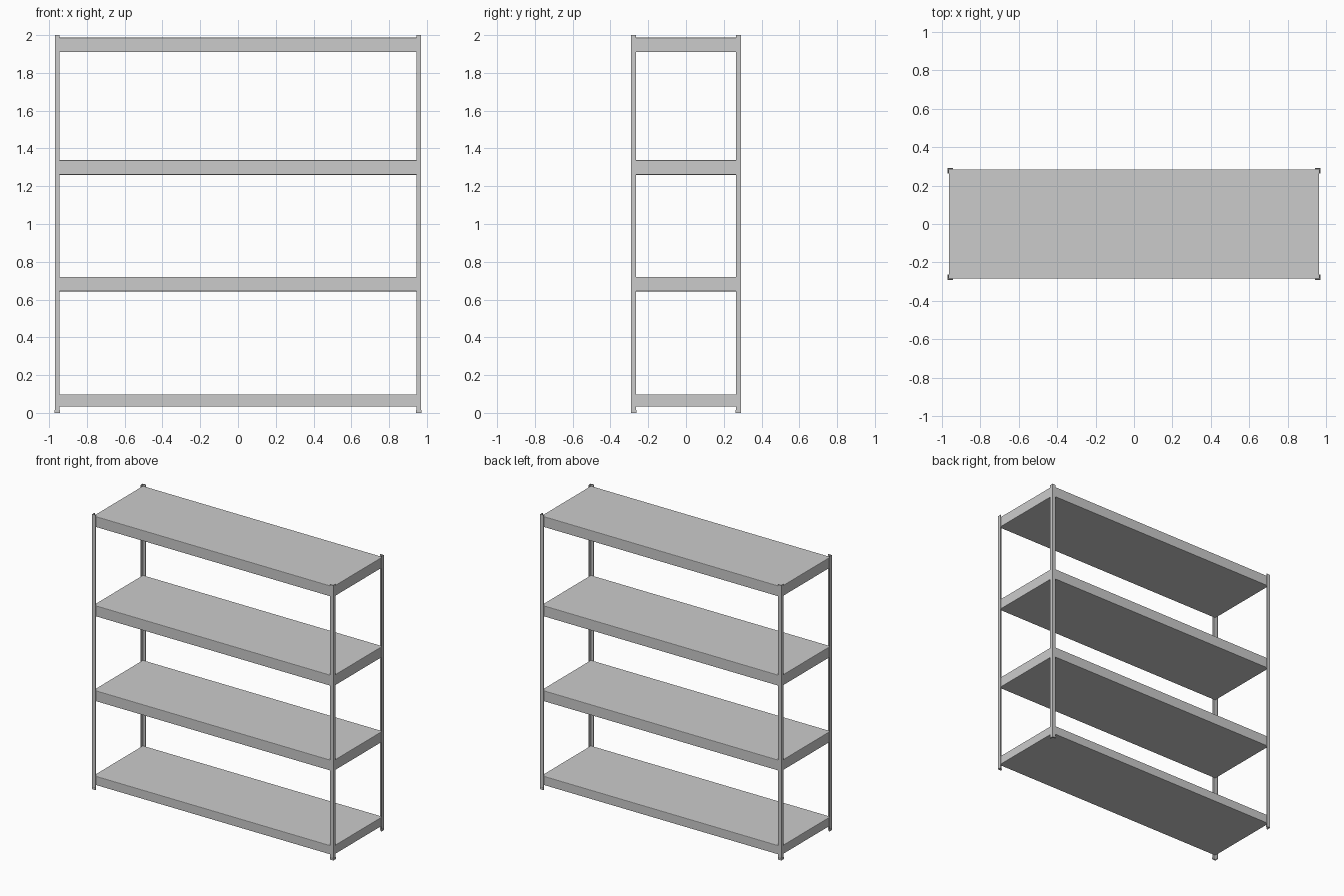
import bpy, bmesh

if "Cube" in bpy.data.objects:
    bpy.data.objects.remove(bpy.data.objects["Cube"])

HX, HY = 0.97, 0.29      # outer half sizes of the rack
T, W = 0.005, 0.026      # post sheet thickness and flange width


def mesh_object(name, bm):
    bmesh.ops.recalc_face_normals(bm, faces=bm.faces)
    me = bpy.data.meshes.new(name)
    bm.to_mesh(me)
    bm.free()
    ob = bpy.data.objects.new(name, me)
    bpy.context.collection.objects.link(ob)
    return ob


def angle_bar(name, sx, sy, z0, z1, t, w, grow=0.0):
    """L-section upright wrapping one outer corner."""
    x, y = HX + grow, HY + grow
    prof = [(x, y), (x - w, y), (x - w, y - t), (x - t, y - t), (x - t, y - w), (x, y - w)]
    bm = bmesh.new()
    face = bm.faces.new([bm.verts.new((sx * px, sy * py, z0)) for px, py in prof])
    ext = bmesh.ops.extrude_face_region(bm, geom=[face])
    verts = [v for v in ext["geom"] if isinstance(v, bmesh.types.BMVert)]
    bmesh.ops.translate(bm, verts=verts, vec=(0, 0, z1 - z0))
    return mesh_object(name, bm)


def shelf(name, z0, z1):
    """Shelf board with softly broken edges, fitted inside the posts."""
    bm = bmesh.new()
    bmesh.ops.create_cube(bm, size=1)
    bmesh.ops.scale(bm, verts=bm.verts, vec=(2 * (HX - T), 2 * (HY - T), z1 - z0))
    bmesh.ops.translate(bm, verts=bm.verts, vec=(0, 0, (z0 + z1) / 2))
    ob = mesh_object(name, bm)
    bev = ob.modifiers.new("edge_bevel", 'BEVEL')
    bev.width = 0.004
    bev.segments = 2
    return ob


# Four shelves, bottom to top
for i, (z0, z1) in enumerate([(0.033, 0.098), (0.643, 0.72), (1.26, 1.338), (1.91, 1.987)]):
    shelf(f"shelf_{i + 1}", z0, z1)

# Corner posts with small foot caps
for side, sx in (("left", -1), ("right", 1)):
    for end, sy in (("front", -1), ("back", 1)):
        angle_bar(f"{end}_{side}_post", sx, sy, 0.003, 2.0, T, W)
        angle_bar(f"{end}_{side}_foot", sx, sy, 0.0, 0.014, T + 0.004, W + 0.003, 0.002)
